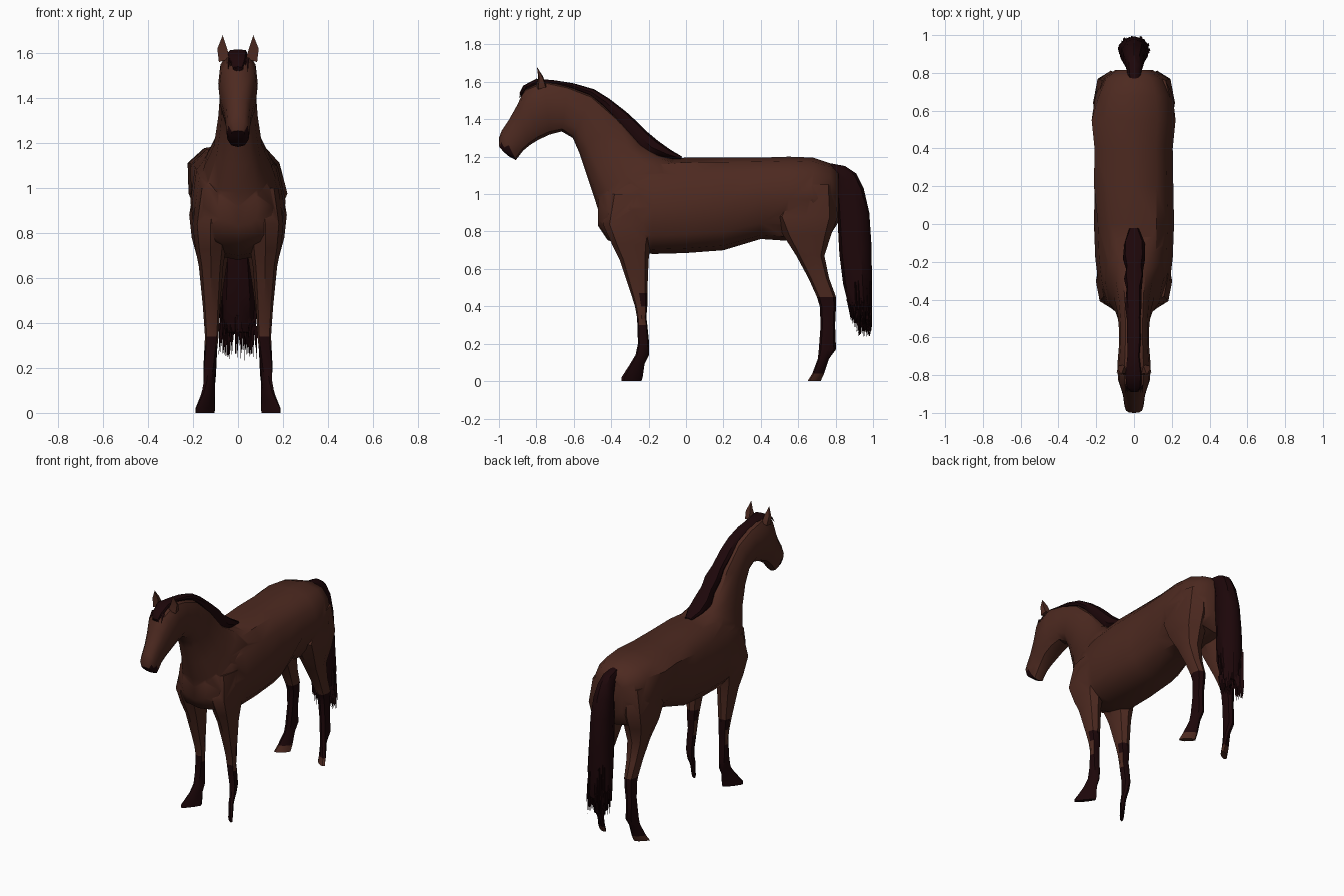
import bpy, bmesh, math, random
from mathutils import Vector

if "Cube" in bpy.data.objects:
    bpy.data.objects.remove(bpy.data.objects["Cube"])

random.seed(4)


def material(name, rgb):
    m = bpy.data.materials.new(name)
    m.diffuse_color = (*rgb, 1)
    m.use_nodes = True
    m.node_tree.nodes["Principled BSDF"].inputs["Base Color"].default_value = m.diffuse_color
    return m


coat = material("brown coat", (0.074, 0.0225, 0.0145))
dark = material("dark hair", (0.012, 0.002, 0.0028))


def smooth(ob, angle):
    bpy.ops.object.select_all(action='DESELECT')
    ob.select_set(True)
    bpy.context.view_layer.objects.active = ob
    bpy.ops.object.shade_smooth_by_angle(angle=math.radians(angle))


def finish(bm, name, rule=None, base=coat, angle=40):
    """Turn a bmesh into an object; rule(centre, normal) picks dark faces."""
    bmesh.ops.recalc_face_normals(bm, faces=bm.faces)
    bm.normal_update()
    for f in bm.faces:
        f.material_index = int(bool(rule and rule(f.calc_center_median(), f.normal)))
    me = bpy.data.meshes.new(name)
    bm.to_mesh(me)
    bm.free()
    me.materials.append(base)
    me.materials.append(dark)
    ob = bpy.data.objects.new(name, me)
    bpy.context.collection.objects.link(ob)
    smooth(ob, angle)
    return ob


def loft(bm, rings, n=10, box=0.8, jitter=0.0):
    """Each ring: (y, z) of one end, (y, z) of the other, x centre, half width, x slant."""
    loops = []
    for (ay, az), (by, bz), xc, w, slant in rings:
        loop = []
        for i in range(n):
            a = 2 * math.pi * i / n
            c, s = math.cos(a), math.sin(a)
            c = math.copysign(abs(c) ** box, c) if abs(c) > 1e-6 else 0
            s = math.copysign(abs(s) ** box, s) if abs(s) > 1e-6 else 0
            t = (1 - c) / 2
            j = 1 + random.uniform(-jitter, jitter)
            loop.append(bm.verts.new((xc + w * s * j + slant * c,
                                      ay + (by - ay) * t, az + (bz - az) * t)))
        loops.append(loop)
    for p, q in zip(loops, loops[1:]):
        for i in range(n):
            k = (i + 1) % n
            bm.faces.new((p[i], p[k], q[k], q[i]))
    bm.faces.new(loops[0])
    bm.faces.new(loops[-1])


# Barrel of the body: y, bottom z, top z, half width
stations = [(-.47, .83, 1.0, .09), (-.42, .755, 1.08, .155), (-.30, .70, 1.14, .19),
            (-.18, .68, 1.18, .205), (0, .685, 1.195, .212), (.2, .70, 1.195, .208),
            (.4, .76, 1.195, .205), (.55, .75, 1.2, .220), (.68, .76, 1.195, .205),
            (.77, .78, 1.165, .165), (.815, .85, 1.12, .1)]
bm = bmesh.new()
loft(bm, [((y, b), (y, t), 0, w, 0) for y, b, t, w in stations], 12, 0.72)
for v in bm.verts:
    x, y, z = v.co
    if z > 1.0 and x < 0 and .15 < y < .6:      # fuller hip on one side
        v.co.x *= 1.13
    elif z > 1.0 and x > 0:
        v.co.x *= .93
    if z < .92 and .3 < y < .6:                 # tucked-up flank
        v.co.x *= .8
body = finish(bm, "body")

# Neck and head: throat side point, crest side point, half width
neck = [((-.36, .80), (.04, 1.10), .16), ((-.455, .87), (-.03, 1.18), .175),
        ((-.49, .98), (-.14, 1.21), .15), ((-.53, 1.1), (-.24, 1.27), .108),
        ((-.57, 1.22), (-.36, 1.41), .088), ((-.605, 1.30), (-.5, 1.53), .08),
        ((-.665, 1.335), (-.63, 1.58), .08), ((-.73, 1.318), (-.76, 1.61), .088),
        ((-.79, 1.29), (-.86, 1.57), .085), ((-.835, 1.262), (-.9, 1.48), .07),
        ((-.87, 1.233), (-.945, 1.4), .058), ((-.91, 1.182), (-.985, 1.34), .053),
        ((-.945, 1.2), (-1.0, 1.30), .048), ((-.975, 1.225), (-1.0, 1.255), .03)]
bm = bmesh.new()
loft(bm, [(a, b, 0, w, 0) for a, b, w in neck], 12, 0.8)
merge = [finish(bm, "neck_and_head", lambda c, n: c.y < -.92 and c.z < 1.265)]

# Legs: z, front y, back y, x centre, half width, toe-out slant
front = [(1.0, -.42, -.12, .10, .08, 0), (.84, -.445, -.16, .122, .08, 0),
         (.73, -.395, -.19, .122, .068, 0), (.65, -.355, -.2, .12, .054, 0),
         (.47, -.295, -.207, .118, .038, 0), (.40, -.273, -.207, .117, .034, 0),
         (.34, -.262, -.212, .117, .03, 0), (.30, -.26, -.207, .12, .029, 0),
         (.20, -.257, -.197, .127, .027, .005), (.14, -.27, -.198, .127, .022, .012),
         (.09, -.30, -.222, .132, .019, .02), (.02, -.345, -.232, .147, .017, .04),
         (0, -.345, -.238, .147, .017, .04)]
hind = [(1.05, .56, .79, .10, .09, 0), (.88, .47, .812, .122, .095, 0),
        (.78, .52, .775, .118, .088, 0), (.67, .59, .74, .112, .064, 0),
        (.55, .655, .765, .113, .047, 0), (.45, .70, .802, .115, .036, 0),
        (.40, .715, .802, .115, .032, 0), (.30, .72, .797, .12, .028, 0),
        (.17, .71, .802, .125, .027, .006), (.12, .705, .765, .128, .024, .01),
        (.04, .675, .738, .14, .026, .025), (0, .65, .72, .147, .026, .032)]


def front_dark(c, n):
    patch = .30 < c.z < .40 and abs(n.x) > .9
    return (c.z < .34 or (c.z < .47 and n.y > -.3)) and not patch


def hind_dark(c, n):
    return .04 < c.z < .44


for side, sx in (("left", 1), ("right", -1)):
    for part, rows, rule in (("front_leg", front, front_dark), ("hind_leg", hind, hind_dark)):
        bm = bmesh.new()
        loft(bm, [((f, z), (b, z), sx * x, w, sx * k) for z, f, b, x, w, k in rows], 8, 0.85)
        merge.append(finish(bm, part + "_" + side, rule))
    # Ear: leaf-shaped cone
    bm = bmesh.new()
    base = [(.035, -.80, 1.575), (.085, -.79, 1.56), (.082, -.75, 1.57), (.045, -.745, 1.58)]
    mid = [(.05, -.79, 1.625), (.092, -.785, 1.62), (.086, -.765, 1.62), (.055, -.765, 1.63)]
    lo, hi = ([bm.verts.new((sx * x, y, z)) for x, y, z in r] for r in (base, mid))
    tip = bm.verts.new((sx * .068, -.797, 1.68))
    for i in range(4):
        k = (i + 1) % 4
        bm.faces.new((lo[i], lo[k], hi[k], hi[i]))
        bm.faces.new((hi[i], hi[k], tip))
    bm.faces.new(lo)
    finish(bm, "ear_" + side)

# Fuse neck and legs with the barrel into one skin
for part in merge:
    mod = body.modifiers.new("fuse", 'BOOLEAN')
    mod.operation, mod.solver, mod.object = 'UNION', 'EXACT', part
    bpy.context.view_layer.objects.active = body
    bpy.ops.object.modifier_apply(modifier=mod.name)
    bpy.data.objects.remove(part)
body.name = "body_with_legs"
smooth(body, 50)


def strand(bm, root, tip, w):
    """Thin three-sided lock of hair tapering to a point."""
    root, tip = Vector(root), Vector(tip)
    ring = [bm.verts.new(root + Vector((w * math.cos(a), w * math.sin(a), 0)))
            for a in (0, 2.1, 4.2)]
    end = bm.verts.new(tip)
    for i in range(3):
        bm.faces.new((ring[i], ring[(i + 1) % 3], end))
    bm.faces.new(ring)


# Mane along the crest: under side, upper side, half width
mane = [((-.03, 1.18), (-.02, 1.2), .025), ((-.13, 1.195), (-.08, 1.235), .052),
        ((-.22, 1.215), (-.15, 1.285), .062), ((-.27, 1.275), (-.21, 1.335), .045),
        ((-.32, 1.33), (-.26, 1.385), .052), ((-.37, 1.39), (-.32, 1.44), .042),
        ((-.45, 1.475), (-.41, 1.51), .045), ((-.52, 1.53), (-.49, 1.56), .035),
        ((-.61, 1.565), (-.60, 1.592), .037), ((-.70, 1.588), (-.70, 1.608), .032),
        ((-.80, 1.585), (-.80, 1.617), .042), ((-.86, 1.55), (-.87, 1.58), .038),
        ((-.88, 1.52), (-.89, 1.54), .022)]
bm = bmesh.new()
loft(bm, [(a, b, 0, w, 0) for a, b, w in mane], 8, 0.8, 0.12)
for i in range(9):
    x = -.04 + i * .01
    strand(bm, (x, -.855, 1.575), (x * 1.1, -.892, 1.525 + random.uniform(-.015, .02)), .009)
finish(bm, "mane", base=dark)

# Tail: front point, back point, half width
tail = [((.77, 1.09), (.77, 1.165), .035), ((.80, 1.06), (.85, 1.15), .042),
        ((.805, 1.0), (.91, 1.11), .05), ((.808, .93), (.95, 1.03), .058),
        ((.812, .83), (.98, .9), .065), ((.82, .68), (.992, .72), .073),
        ((.84, .52), (.994, .54), .08), ((.865, .42), (.99, .42), .078),
        ((.885, .36), (.98, .35), .06)]
bm = bmesh.new()
loft(bm, [(a, b, 0, w, 0) for a, b, w in tail], 10, 0.9, 0.08)
for i in range(150):
    a, r = random.uniform(0, 2 * math.pi), random.uniform(.4, 1)
    x, y = .08 * r * math.cos(a), .925 + .065 * r * math.sin(a)
    z = random.uniform(.38, .60)
    low = random.uniform(.225, .31) + max(0, .92 - y) * 1.6
    strand(bm, (x, y, z), (x * 1.1, min(y + .012, .995), low), .011)
finish(bm, "tail", base=dark)
